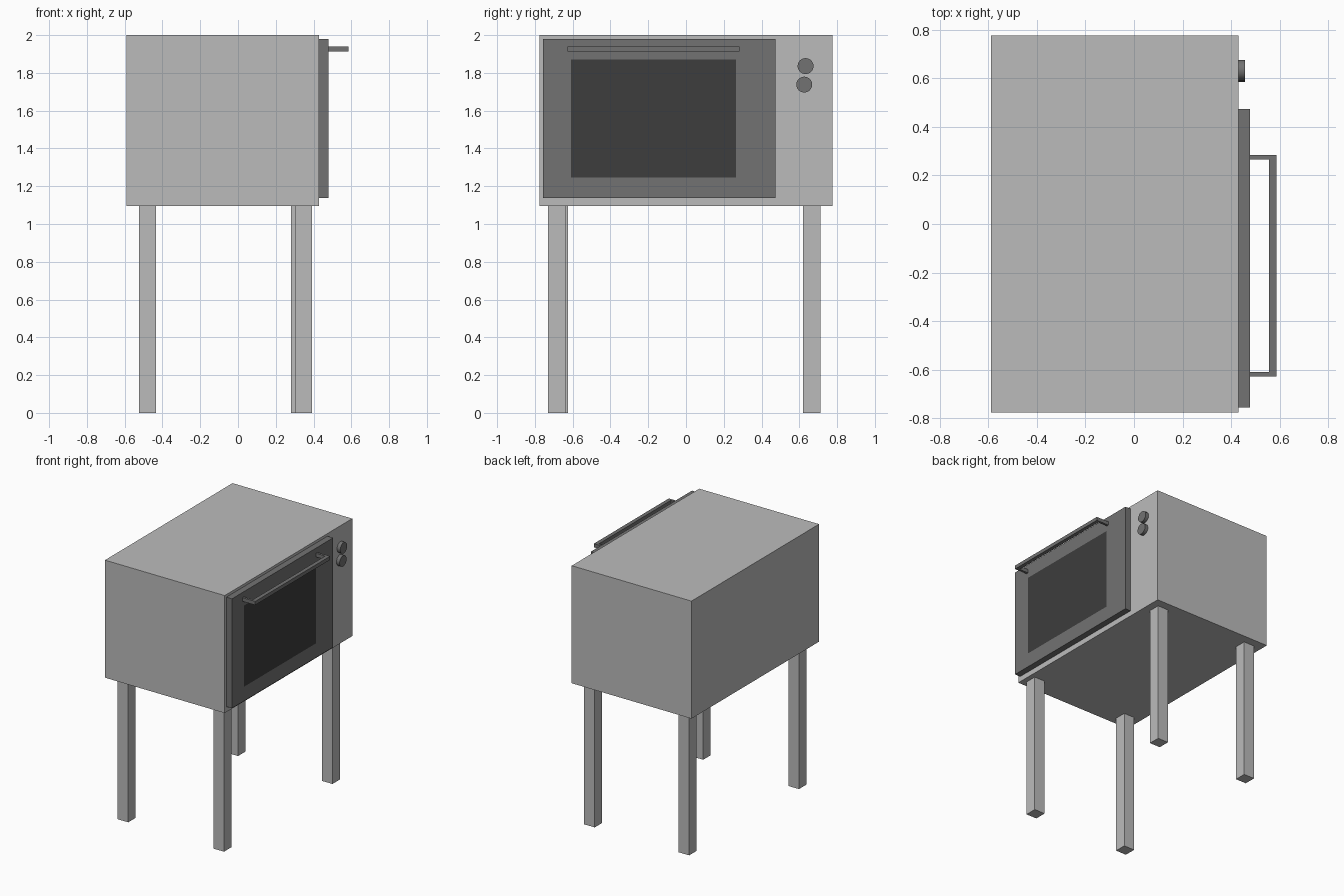
import bpy
import bmesh
import math
from mathutils import Vector

if "Cube" in bpy.data.objects:
    bpy.data.objects.remove(bpy.data.objects["Cube"], do_unlink=True)


def material(name, value):
    mat = bpy.data.materials.new(name)
    mat.use_nodes = True
    colour = (value, value, value, 1)
    mat.diffuse_color = colour
    mat.node_tree.nodes["Principled BSDF"].inputs["Base Color"].default_value = colour
    return mat


light_grey = material("light grey", 0.5)
dark_grey = material("dark grey", 0.17)
black_glass = material("black glass", 0.047)


def finish(name, bm, *mats):
    bmesh.ops.recalc_face_normals(bm, faces=bm.faces)
    mesh = bpy.data.meshes.new(name)
    bm.to_mesh(mesh)
    bm.free()
    for mat in mats:
        mesh.materials.append(mat)
    obj = bpy.data.objects.new(name, mesh)
    bpy.context.collection.objects.link(obj)
    return obj


def prism(points, z0, z1):
    """Extrude a flat outline from z0 up to z1."""
    bm = bmesh.new()
    face = bm.faces.new([bm.verts.new((x, y, z0)) for x, y in points])
    top = bmesh.ops.extrude_face_region(bm, geom=[face])["geom"]
    verts = [v for v in top if isinstance(v, bmesh.types.BMVert)]
    bmesh.ops.translate(bm, verts=verts, vec=(0, 0, z1 - z0))
    return bm


def block(x0, x1, y0, y1, z0, z1):
    return prism([(x0, y0), (x1, y0), (x1, y1), (x0, y1)], z0, z1)


# Oven body
BASE = 1.095
finish("body", block(-0.59, 0.43, -0.776, 0.776, BASE, 2), light_grey)

# Four square legs
LEG = 0.091
for name, x, y in (("front_left_leg", 0.301, -0.73), ("front_right_leg", -0.525, -0.716),
                   ("back_left_leg", 0.28, 0.62), ("back_right_leg", -0.525, 0.62)):
    finish(name, block(x, x + LEG, y, y + LEG, 0, BASE), light_grey)

# Door, with the window cut into its outer face
door = block(0.43, 0.478, -0.756, 0.474, 1.137, 1.98)
low, high = Vector((0, -0.609, 1.247)), Vector((0, 0.264, 1.872))
for corner in (low, high):
    for normal in ((0, 1, 0), (0, 0, 1)):
        bmesh.ops.bisect_plane(door, geom=door.verts[:] + door.edges[:] + door.faces[:],
                               plane_co=corner, plane_no=normal)
door.normal_update()
for face in door.faces:
    c = face.calc_center_median()
    if c.x > 0.47 and low.y < c.y < high.y and low.z < c.z < high.z:
        face.material_index = 1
finish("door", door, dark_grey, black_glass)

# U-shaped door handle
back, front, y0, y1, post = 0.478, 0.586, -0.628, 0.284, 0.018
inner = front - 0.03
finish("door_handle", prism([(back, y0), (front, y0), (front, y1), (back, y1),
                             (back, y1 - post), (inner, y1 - post),
                             (inner, y0 + post), (back, y0 + post)], 1.912, 1.94), dark_grey)

# Round control knobs
for name, y, z in (("upper_knob", 0.633, 1.836), ("lower_knob", 0.626, 1.738)):
    bpy.ops.mesh.primitive_cylinder_add(vertices=32, radius=0.042, depth=0.027,
                                        location=(0.4435, y, z), rotation=(0, math.pi / 2, 0))
    knob = bpy.context.object
    knob.name = name
    knob.data.materials.append(dark_grey)
    bpy.ops.object.shade_smooth_by_angle()
